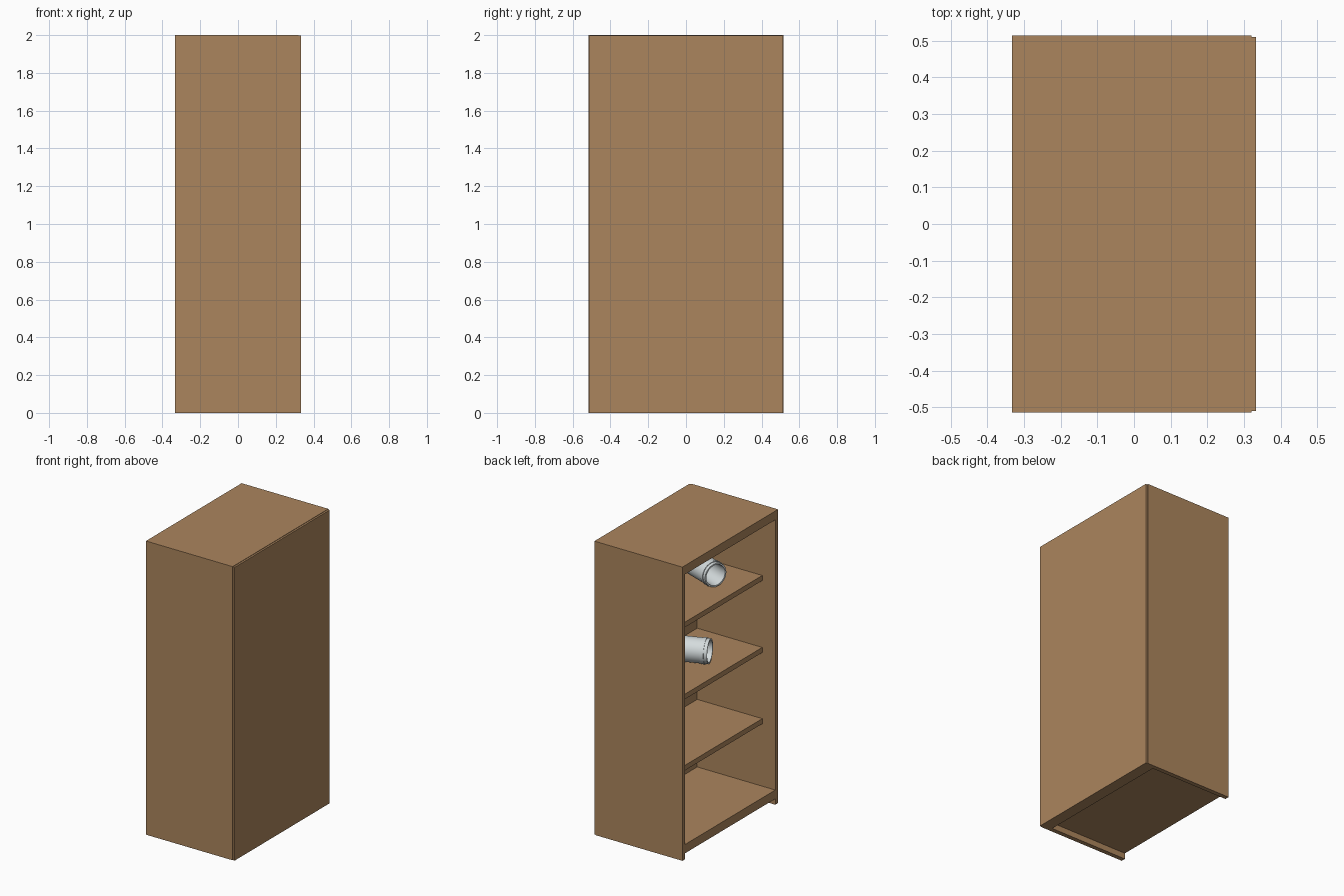
import bpy, bmesh, math
from mathutils import Vector

if "Cube" in bpy.data.objects:
    bpy.data.objects.remove(bpy.data.objects["Cube"])


def material(name, rgb):
    m = bpy.data.materials.new(name)
    m.diffuse_color = (*rgb, 1)
    m.use_nodes = True
    m.node_tree.nodes["Principled BSDF"].inputs["Base Color"].default_value = m.diffuse_color
    return m


WOOD = material("brown_wood", (0.41, 0.235, 0.11))
METAL = material("pale_grey", (0.66, 0.71, 0.72))


def box(name, lo, hi):
    lo, hi = Vector(lo), Vector(hi)
    bpy.ops.mesh.primitive_cube_add(size=1, location=(lo + hi) / 2)
    o = bpy.context.object
    o.name = name
    o.scale = hi - lo
    bpy.ops.object.transform_apply(location=False, rotation=False, scale=True)
    o.data.materials.append(WOOD)


X0, X1, XB, XS = -0.333, 0.333, 0.255, 0.32   # open front, back, inner wall, seam
Y, T = 0.515, 0.03                            # half width, side thickness
YI = Y - T

# Carcass
for s, n in ((-1, "side_panel_a"), (1, "side_panel_b")):
    a, b = sorted((s * YI, s * Y))
    box(n, (X0, a, 0), (XS, b, 2))
box("top_panel", (X0, -YI, 1.94), (XB, YI, 2))
box("bottom_panel", (X0, -YI, 0.04), (XB, YI, 0.10))
box("inner_back_wall", (XB, -YI, 0), (XS, YI, 2))
box("outer_back_panel", (XS, -0.511, 0), (X1, 0.511, 1.997))

# Shelves, set back from the open side
SHELVES = (0.56, 1.045, 1.535)
for i, z in enumerate(SHELVES):
    box(f"shelf_{i + 1}", (-0.235, -YI, z - 0.035), (XB, YI, z))


# Hollow canister lying on a shelf: (distance behind mouth, radius) profile
PROFILE = [(0.04, 0.067), (0.0, 0.070), (0.0, 0.080), (0.022, 0.080),
           (0.022, 0.084), (0.045, 0.084), (0.045, 0.081), (0.33, 0.081),
           (0.33, 0.0)]
PROFILE = [(0.31, 0.0), (0.31, 0.067)] + PROFILE


def canister(name, mouth, angle, sides=32):
    bm = bmesh.new()
    vs = [bm.verts.new((d, 0, r)) for d, r in PROFILE]
    es = [bm.edges.new(p) for p in zip(vs, vs[1:])]
    bmesh.ops.spin(bm, geom=vs + es, cent=(0, 0, 0), axis=(1, 0, 0),
                   angle=2 * math.pi, steps=sides)
    bmesh.ops.remove_doubles(bm, verts=bm.verts, dist=1e-4)
    bmesh.ops.recalc_face_normals(bm, faces=bm.faces)
    me = bpy.data.meshes.new(name)
    bm.to_mesh(me)
    bm.free()
    me.materials.append(METAL)
    o = bpy.data.objects.new(name, me)
    bpy.context.collection.objects.link(o)
    o.location = mouth
    o.rotation_euler.z = math.radians(angle)
    bpy.ops.object.select_all(action='DESELECT')
    o.select_set(True)
    bpy.context.view_layer.objects.active = o
    bpy.ops.object.shade_smooth_by_angle(angle=math.radians(30))


canister("upper_canister", (-0.10, -0.177, SHELVES[2] + 0.084), -20)
canister("middle_canister", (-0.106, -0.106, SHELVES[1] + 0.084), 21)
